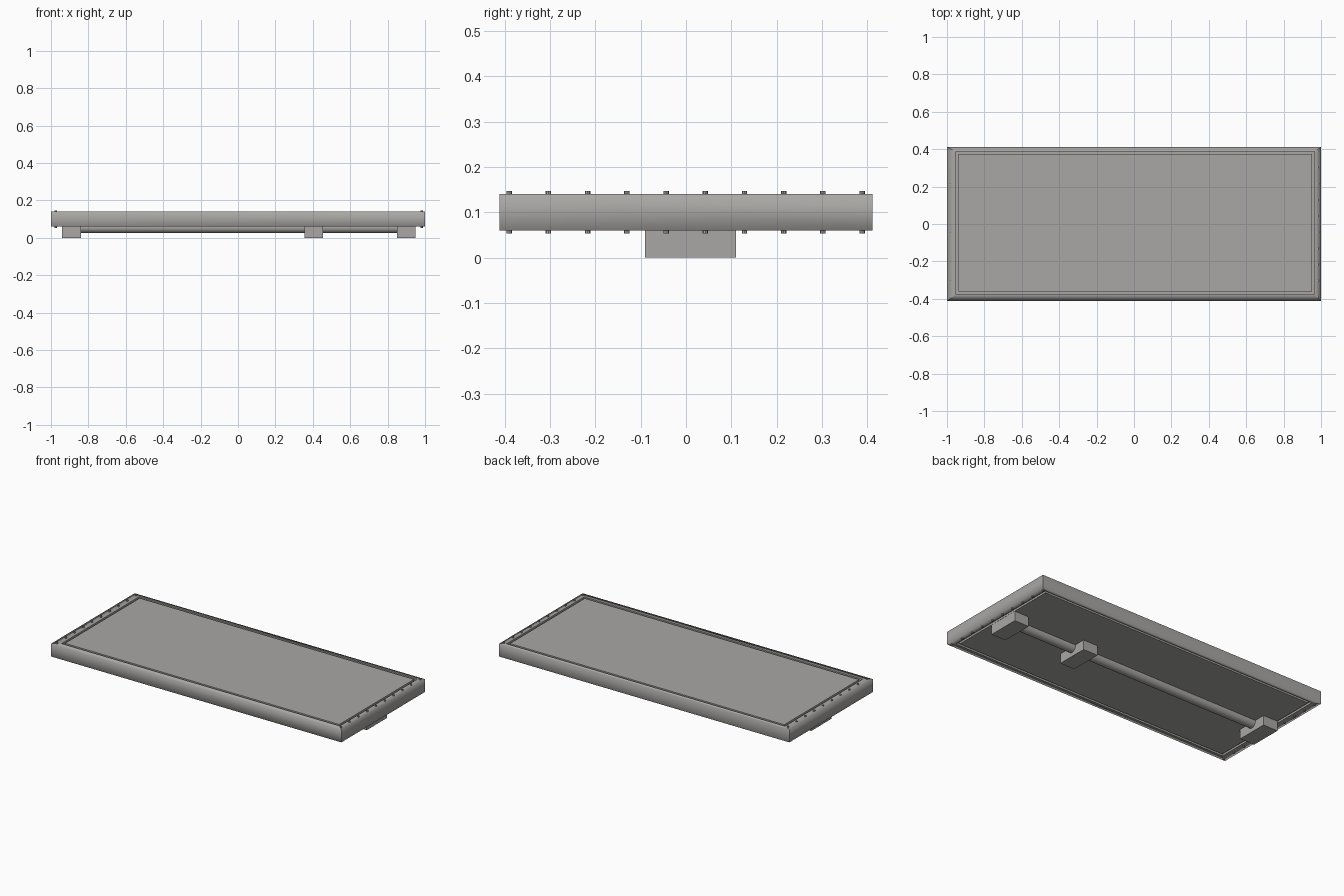
import bpy, bmesh, math

if "Cube" in bpy.data.objects:
    bpy.data.objects.remove(bpy.data.objects["Cube"])

grey = bpy.data.materials.new("warm_grey")
grey.diffuse_color = (0.40, 0.39, 0.375, 1)
grey.use_nodes = True
grey.node_tree.nodes["Principled BSDF"].inputs["Base Color"].default_value = grey.diffuse_color


def finish(name, bm):
    bmesh.ops.recalc_face_normals(bm, faces=bm.faces[:])
    me = bpy.data.meshes.new(name)
    bm.to_mesh(me)
    bm.free()
    me.materials.append(grey)
    ob = bpy.data.objects.new(name, me)
    bpy.context.collection.objects.link(ob)
    return ob


def box(name, x0, x1, y0, y1, z0, z1):
    bm = bmesh.new()
    bmesh.ops.create_cube(bm, size=1)
    for v in bm.verts:
        v.co = ((x0 + x1) / 2 + v.co.x * (x1 - x0),
                (y0 + y1) / 2 + v.co.y * (y1 - y0),
                (z0 + z1) / 2 + v.co.z * (z1 - z0))
    return finish(name, bm)


# Slab with a rectangular groove on both faces, built as stacked rings
BOT, TOP, DEPTH, OFF = 0.06, 0.14, 0.012, 0.006
half = [(0.945, 0.368, OFF, TOP), (0.945, 0.368, OFF, TOP - DEPTH),
        (0.959, 0.382, OFF, TOP - DEPTH), (0.959, 0.382, OFF, TOP),
        (1.0, 0.411, 0.0, TOP)]
rings = half + [(a, b, o, BOT + TOP - z) for a, b, o, z in reversed(half)]
bm = bmesh.new()
loops = []
for a, b, o, z in rings:
    loops.append([bm.verts.new((sx * a + o, sy * b + o, z))
                  for sx, sy in ((-1, -1), (1, -1), (1, 1), (-1, 1))])
for p, q in zip(loops, loops[1:]):
    for i in range(4):
        j = (i + 1) % 4
        f = bm.faces.new((p[i], p[j], q[j], q[i]))
bm.faces.new(loops[0])
bm.faces.new(loops[-1])
# soft outer rim, everything else stays crisp
rim = set(loops[4] + loops[5])
for f in bm.faces:
    f.smooth = True
for e in bm.edges:
    u, v = e.verts
    e.smooth = u in rim and v in rim and abs(u.co.z - v.co.z) < 1e-4
finish("grooved_slab", bm)

# Three support blocks under the slab
for i, x in enumerate((-0.89, 0.405, 0.90)):
    box(f"support_block_{i + 1}", x - 0.05, x + 0.05, -0.09, 0.11, 0.0, BOT)

# Rod running through the blocks
bpy.ops.mesh.primitive_cylinder_add(vertices=32, radius=0.03, depth=1.78,
                                    location=(0.005, 0.01, 0.055),
                                    rotation=(0, math.pi / 2, 0))
rod = bpy.context.object
rod.name = "rod"
rod.data.materials.append(grey)
bpy.ops.object.shade_smooth_by_angle(angle=math.radians(40))

# Small screws along both short ends, above and below
bm = bmesh.new()
for x in (-0.974, 0.982):
    for k in range(10):
        y = -0.39 + k * 0.0865
        for z, s in ((TOP, 1), (BOT, -1)):
            made = bmesh.ops.create_cone(bm, cap_ends=True, segments=8,
                                         radius1=0.006, radius2=0.006, depth=0.008)
            bmesh.ops.translate(bm, verts=made["verts"], vec=(x, y, z + s * 0.003))
finish("end_screws", bm)
